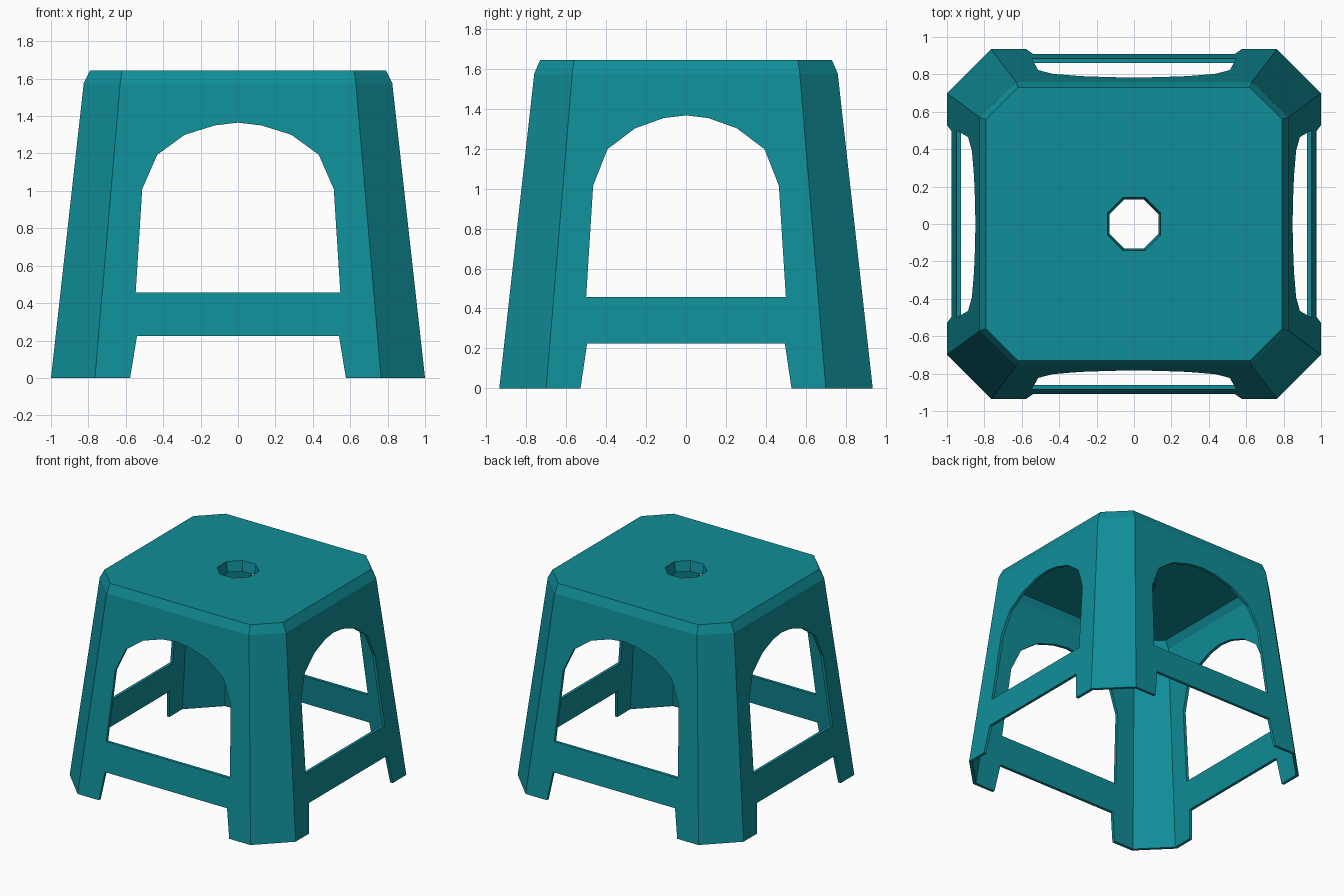
import bpy, bmesh

if "Cube" in bpy.data.objects:
    bpy.data.objects.remove(bpy.data.objects["Cube"])

teal = bpy.data.materials.new("teal plastic")
teal.diffuse_color = (0.005, 0.27, 0.315, 1)
teal.use_nodes = True
teal.node_tree.nodes["Principled BSDF"].inputs["Base Color"].default_value = teal.diffuse_color


def make_object(name, bm):
    bmesh.ops.recalc_face_normals(bm, faces=bm.faces)
    mesh = bpy.data.meshes.new(name)
    bm.to_mesh(mesh)
    bm.free()
    mesh.materials.append(teal)
    obj = bpy.data.objects.new(name, mesh)
    bpy.context.collection.objects.link(obj)
    return obj


def octagon(a, b, fx, fy, z, t=0.0):
    """Chamfered rectangle: half sizes a, b; flat half lengths fx, fy; inset t."""
    a, b, fx, fy = a - t, b - t, fx - 0.41 * t, fy - 0.41 * t
    return [(a, -fy, z), (a, fy, z), (fx, b, z), (-fx, b, z),
            (-a, fy, z), (-a, -fy, z), (-fx, -b, z), (fx, -b, z)]


def hole(r, z):
    return octagon(r, r, r * 0.414, r * 0.414, z)


# Stool shell: octagonal loops up the outside, through the hole, down the inside
T, TOP = 0.023, 1.645
foot = (1.0, 0.935, 0.765, 0.70)
shoulder = (0.825, 0.76, 0.63, 0.57)
rim = (0.79, 0.73, 0.62, 0.56)
loops = [
    octagon(*foot, 0), octagon(*shoulder, 1.575), octagon(*rim, TOP),
    hole(0.143, TOP), hole(0.13, TOP - 0.08),
    hole(0.15, TOP - 0.08), hole(0.16, TOP - T),
    octagon(*rim, TOP - T, T), octagon(*shoulder, 1.565, T), octagon(*foot, 0, T),
]
bm = bmesh.new()
rings = [[bm.verts.new(p) for p in loop] for loop in loops]
for i, ring in enumerate(rings):
    nxt = rings[(i + 1) % len(rings)]
    for k in range(8):
        j = (k + 1) % 8
        bm.faces.new((ring[k], ring[j], nxt[j], nxt[k]))
stool = make_object("stool", bm)


def cutter(name, half, along_x):
    """Symmetric half profile (width, z) extruded right through the stool."""
    outline = half + [(-w, z) for w, z in reversed(half) if w > 0]
    bm = bmesh.new()
    pts = [(-1.5, w, z) if along_x else (w, -1.5, z) for w, z in outline]
    face = bm.faces.new([bm.verts.new(p) for p in pts])
    new = bmesh.ops.extrude_face_region(bm, geom=[face])["geom"]
    move = (3, 0, 0) if along_x else (0, 3, 0)
    bmesh.ops.translate(bm, vec=move,
                        verts=[v for v in new if isinstance(v, bmesh.types.BMVert)])
    obj = make_object(name, bm)
    obj.hide_render = True
    return obj


# Arched openings above the stretchers and gaps between the feet below them
front_arch = [(0.547, 0.457), (0.512, 1.01), (0.432, 1.193),
              (0.285, 1.30), (0.125, 1.35), (0, 1.365)]
side_arch = [(0.50, 0.457), (0.465, 1.015), (0.393, 1.198),
             (0.255, 1.302), (0.113, 1.353), (0, 1.367)]
cutters = [
    cutter("front_arch_cutter", front_arch, False),
    cutter("side_arch_cutter", side_arch, True),
    cutter("front_gap_cutter", [(0.593, -0.1), (0.54, 0.225)], False),
    cutter("side_gap_cutter", [(0.543, -0.1), (0.495, 0.225)], True),
]
for c in cutters:
    mod = stool.modifiers.new(c.name, 'BOOLEAN')
    mod.operation, mod.solver, mod.object = 'DIFFERENCE', 'EXACT', c

# Bake the cuts and drop the cutters
bpy.context.view_layer.update()
deps = bpy.context.evaluated_depsgraph_get()
baked = bpy.data.meshes.new_from_object(stool.evaluated_get(deps))
stool.modifiers.clear()
stool.data = baked
for c in cutters:
    bpy.data.objects.remove(c)
